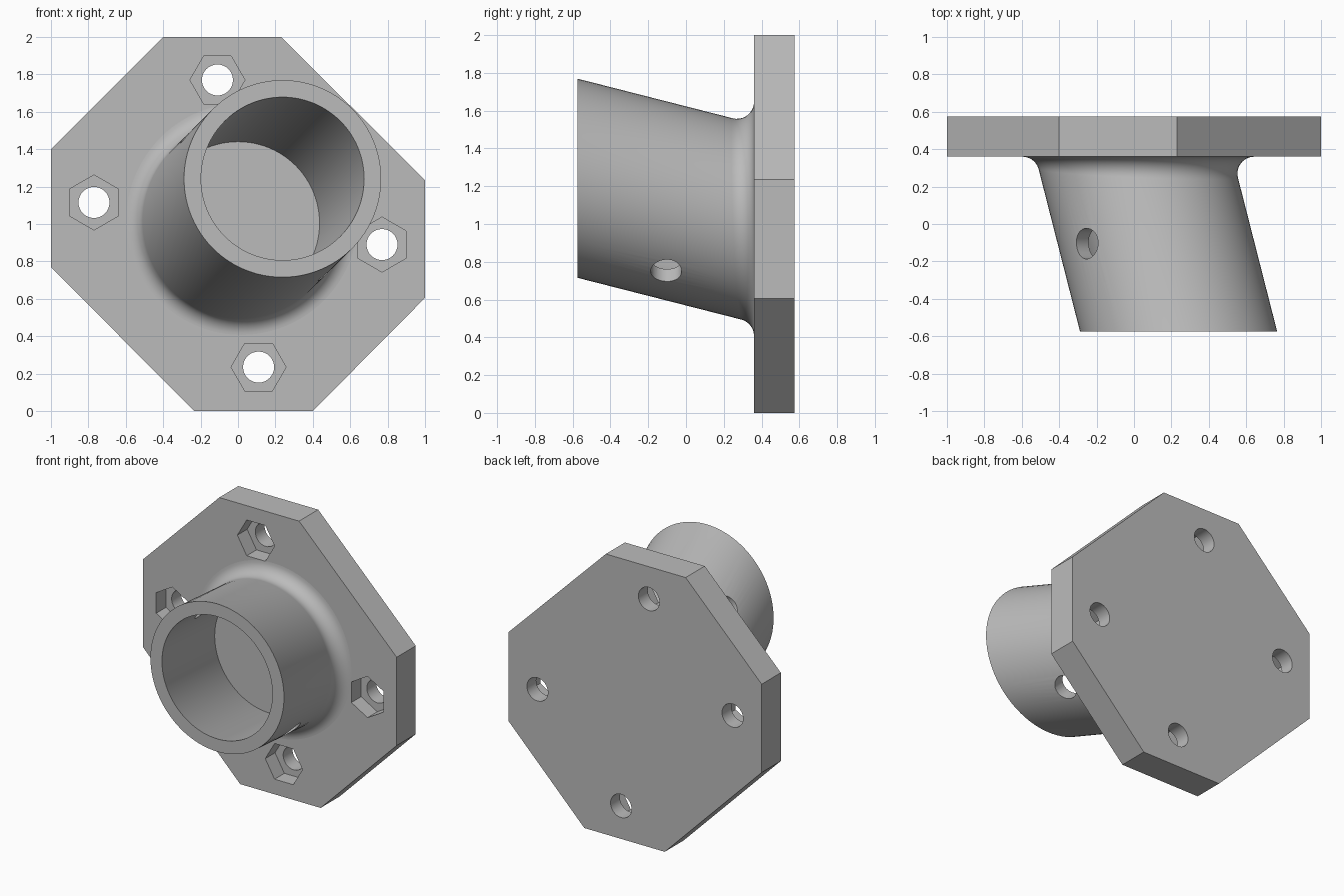
import bpy, bmesh, math
from mathutils import Vector, Matrix

cube = bpy.data.objects.get("Cube")
if cube:
    bpy.data.objects.remove(cube, do_unlink=True)

FACE, BACK, FRONT = 0.36, 0.575, -0.575   # y of plate front, plate back, tube mouth
LEAN = 0.255                              # tube shift in x and z per unit of length
OUTER, INNER, FILLET = 0.527, 0.436, 0.09
SEGMENTS, ARC = 96, 10

grey = bpy.data.materials.new("plain grey")
grey.use_nodes = True
colour = (0.5, 0.5, 0.5, 1)
grey.diffuse_color = colour
grey.node_tree.nodes["Principled BSDF"].inputs["Base Color"].default_value = colour


def finish(name, bm):
    bmesh.ops.recalc_face_normals(bm, faces=bm.faces)
    mesh = bpy.data.meshes.new(name)
    bm.to_mesh(mesh)
    bm.free()
    mesh.materials.append(grey)
    obj = bpy.data.objects.new(name, mesh)
    bpy.context.collection.objects.link(obj)
    return obj


def prism(name, points, y0, y1):
    """Extrude an x,z outline from y0 to y1."""
    bm = bmesh.new()
    face = bm.faces.new([bm.verts.new((x, y0, z)) for x, z in points])
    new = bmesh.ops.extrude_face_region(bm, geom=[face])["geom"]
    verts = [v for v in new if isinstance(v, bmesh.types.BMVert)]
    bmesh.ops.translate(bm, vec=(0, y1 - y0, 0), verts=verts)
    return finish(name, bm)


def polygon(x, z, radius, sides, turn=0.0):
    return [(x + radius * math.cos(turn + math.tau * i / sides),
             z + radius * math.sin(turn + math.tau * i / sides)) for i in range(sides)]


def cut(target, cutter):
    mod = target.modifiers.new("cut", 'BOOLEAN')
    mod.operation = 'DIFFERENCE'
    mod.solver = 'EXACT'
    mod.object = cutter
    bpy.context.view_layer.objects.active = target
    bpy.ops.object.modifier_apply(modifier=mod.name)
    bpy.data.objects.remove(cutter, do_unlink=True)


def smooth(obj):
    bpy.ops.object.select_all(action='DESELECT')
    obj.select_set(True)
    bpy.context.view_layer.objects.active = obj
    bpy.ops.object.shade_smooth_by_angle(angle=math.radians(30))


# Eight-sided mounting plate
plate = prism("mounting_plate", [(-0.4, 2), (0.23, 2), (1, 1.235), (1, 0.605),
                                 (0.4, 0), (-0.235, 0), (-1, 0.77), (-1, 1.4)], FACE, BACK)

# Bolt holes with hexagonal nut pockets
for x, z, turn in [(-0.11, 1.77, 0), (0.11, 0.235, 0),
                   (0.77, 0.89, math.pi / 6), (-0.77, 1.115, math.pi / 6)]:
    cut(plate, prism("nut_cutter", polygon(x, z, 0.147, 6, turn), FACE - 0.1, FACE + 0.11))
    cut(plate, prism("bolt_cutter", polygon(x, z, 0.083, 32), FACE - 0.1, BACK + 0.1))
smooth(plate)


def at(w, offset):
    """Point at height w above the plate, offset from the tube foot."""
    return Vector((offset[0], FACE - w, 1.004 + offset[1]))


def section(t):
    """Closed wall section of the leaning tube, with a rolling-ball fillet at its foot."""
    d = Vector((math.cos(t), math.sin(t)))
    shift = Vector((LEAN, LEAN))
    s = shift.dot(d)
    length = math.sqrt(1 + s * s)
    top = FACE - FRONT
    points = [at(0, d * INNER), at(top, shift * top + d * INNER), at(top, shift * top + d * OUTER)]
    touch = FILLET * (1 + s / length)
    centre = shift * touch + d * (OUTER + FILLET / length)
    start, end = math.pi - math.atan(s), 1.5 * math.pi
    for i in range(ARC + 1):
        a = start + (end - start) * i / ARC
        points.append(at(FILLET * (1 + math.sin(a)), centre + d * (FILLET * math.cos(a))))
    return points


# Leaning tube
bm = bmesh.new()
rings = [[bm.verts.new(p) for p in section(math.tau * i / SEGMENTS)] for i in range(SEGMENTS)]
for i, ring in enumerate(rings):
    after = rings[(i + 1) % SEGMENTS]
    for j in range(len(ring)):
        k = (j + 1) % len(ring)
        bm.faces.new((ring[j], after[j], after[k], ring[k]))
tube = finish("leaning_tube", bm)

# Cross pin hole through both walls of the tube
bm = bmesh.new()
place = Matrix.Translation((0.116, -0.105, 1.124)) @ Matrix.Rotation(-math.pi / 4, 4, 'Y')
bmesh.ops.create_cone(bm, cap_ends=True, segments=32, radius1=0.082, radius2=0.082,
                      depth=2, matrix=place)
cut(tube, finish("pin_cutter", bm))
smooth(tube)
